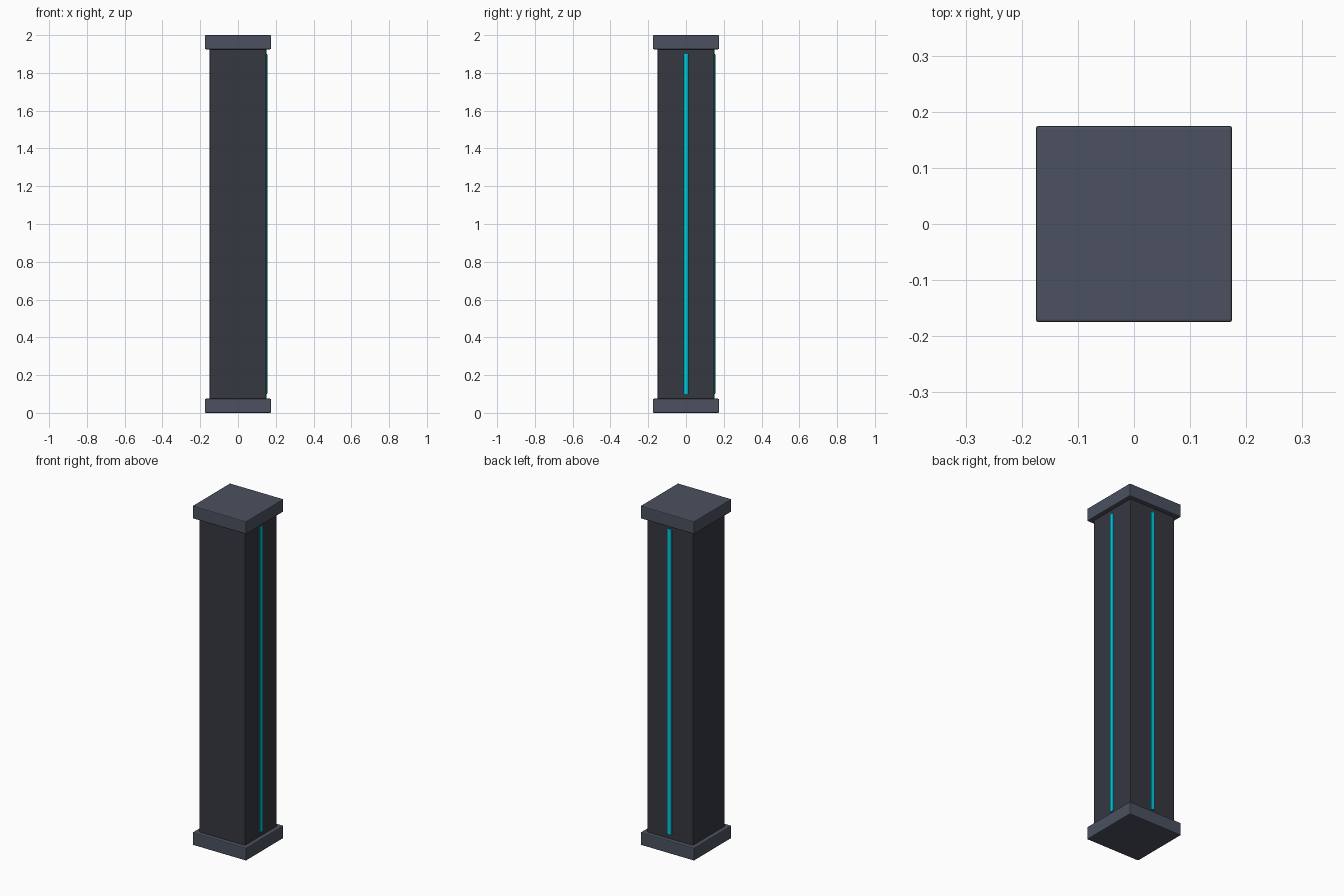
import bpy

if "Cube" in bpy.data.objects:
    bpy.data.objects.remove(bpy.data.objects["Cube"])


def material(name, rgb):
    mat = bpy.data.materials.new(name)
    mat.diffuse_color = (*rgb, 1.0)
    mat.use_nodes = True
    mat.node_tree.nodes["Principled BSDF"].inputs["Base Color"].default_value = mat.diffuse_color
    return mat


def block(name, size, centre, bevel, segments, mat):
    """Box with softened edges."""
    bpy.ops.mesh.primitive_cube_add(size=1, location=centre)
    obj = bpy.context.object
    obj.name = name
    obj.scale = size
    bpy.ops.object.transform_apply(location=False, rotation=False, scale=True)
    mod = obj.modifiers.new("soft_edges", 'BEVEL')
    mod.width = bevel
    mod.segments = segments
    obj.data.materials.append(mat)
    return obj


dark = material("dark_shaft", (0.035, 0.040, 0.053))
slate = material("slate_cap", (0.070, 0.083, 0.115))
cyan = material("cyan_light", (0.0, 0.60, 0.75))

# Square shaft
block("shaft", (0.30, 0.30, 1.86), (0, 0, 1.0), 0.005, 2, dark)

# Base and top plates
for name, z in (("base_plate", 0.0375), ("top_plate", 1.9625)):
    block(name, (0.35, 0.35, 0.075), (0, 0, z), 0.005, 2, slate)

# Light strips on the right and back faces only
block("right_light_strip", (0.015, 0.025, 1.8), (0.148, 0, 1.0), 0.003, 2, cyan)
block("back_light_strip", (0.025, 0.015, 1.8), (0, 0.148, 1.0), 0.003, 2, cyan)
